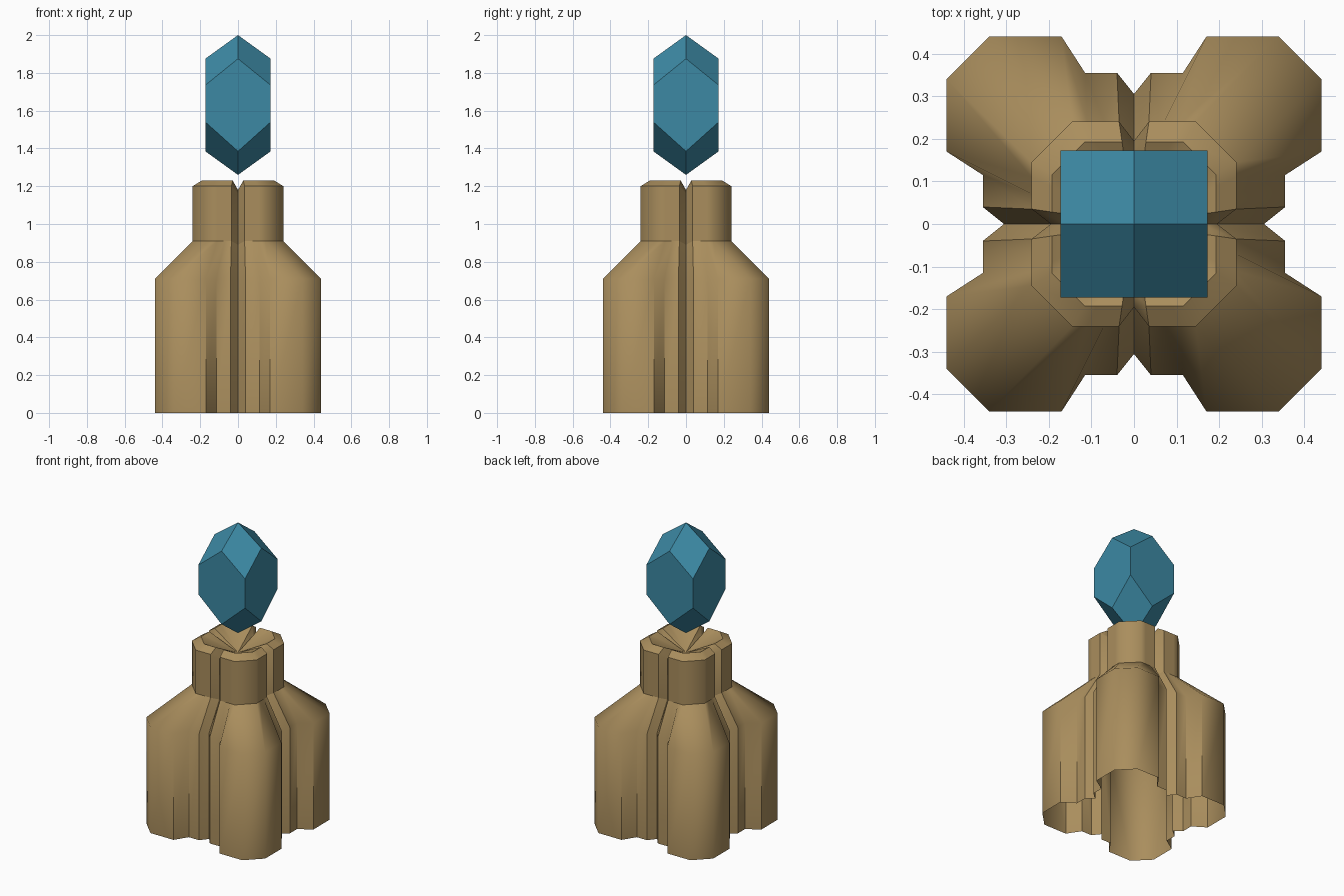
import bpy
import bmesh
from math import radians

cube = bpy.data.objects.get("Cube")
if cube:
    bpy.data.objects.remove(cube)


def material(name, rgb):
    mat = bpy.data.materials.new(name)
    mat.use_nodes = True
    mat.diffuse_color = (*rgb, 1)
    mat.node_tree.nodes["Principled BSDF"].inputs["Base Color"].default_value = (*rgb, 1)
    return mat


def ring(bm, quarter, z, notch_z=None):
    """Repeat a quarter outline four times around z; the first point is the notch."""
    verts = []
    for turn in range(4):
        for i, (x, y) in enumerate(quarter):
            for _ in range(turn):
                x, y = y, -x
            height = notch_z if i == 0 and notch_z is not None else z
            verts.append(bm.verts.new((x, y, height)))
    return verts


def bridge(bm, low, high):
    n = len(low)
    for i in range(n):
        j = (i + 1) % n
        bm.faces.new((low[j], low[i], high[i], high[j]))


def finish(bm, name, mat):
    bmesh.ops.recalc_face_normals(bm, faces=bm.faces[:])
    mesh = bpy.data.meshes.new(name)
    bm.to_mesh(mesh)
    bm.free()
    mesh.materials.append(mat)
    obj = bpy.data.objects.new(name, mesh)
    bpy.context.collection.objects.link(obj)
    return obj


tan = material("warm tan", (0.40, 0.27, 0.11))
blue = material("crystal blue", (0.045, 0.25, 0.37))

# Pedestal: four-lobed open shell, sloping shoulder, notched neck and dished top
lobes = [(0, .305), (.04, .355), (.115, .355), (.17, .44), (.34, .44),
         (.44, .34), (.44, .17), (.355, .115), (.355, .04)]
neck = [(0, .195), (.035, .24), (.07, .24), (.11, .24), (.145, .24),
        (.24, .145), (.24, .11), (.24, .07), (.24, .035)]
rim = [(x * .8, y * .8) for x, y in neck]
NECK_Z = 0.91

bm = bmesh.new()
rings = [ring(bm, lobes, 0), ring(bm, lobes, .71), ring(bm, neck, NECK_Z, .89),
         ring(bm, neck, 1.2, 1.16), ring(bm, rim, 1.23, 1.18)]
for low, high in zip(rings, rings[1:]):
    bridge(bm, low, high)
centre = bm.verts.new((0, 0, 1.13))
top = rings[-1]
for i, v in enumerate(top):
    bm.faces.new((top[(i + 1) % len(top)], v, centre))
pedestal = finish(bm, "pedestal", tan)

bpy.ops.object.select_all(action="DESELECT")
pedestal.select_set(True)
bpy.context.view_layer.objects.active = pedestal
bpy.ops.object.shade_smooth_by_angle(angle=radians(50))
# Crisp crease where the neck meets the shoulder
for edge in pedestal.data.edges:
    if all(abs(pedestal.data.vertices[v].co.z - NECK_Z) < .03 for v in edge.vertices):
        edge.use_edge_sharp = True

# Floating crystal: square prism with a four-sided point at each end
R = 0.173
bm = bmesh.new()


def crystal_end(tip_z, mid_z, corner_z):
    tip = bm.verts.new((0, 0, tip_z))
    mids = [bm.verts.new((x, y, mid_z)) for x, y in ((R, 0), (0, R), (-R, 0), (0, -R))]
    corners = [bm.verts.new((x, y, corner_z)) for x, y in ((R, R), (-R, R), (-R, -R), (R, -R))]
    for i in range(4):
        bm.faces.new((tip, mids[i], corners[i], mids[(i + 1) % 4]))
    return mids, corners


top_mids, top_corners = crystal_end(2.0, 1.875, 1.735)
low_mids, low_corners = crystal_end(1.26, 1.385, 1.54)
for i in range(4):
    bm.faces.new((top_mids[i], top_corners[i], low_corners[i],
                  low_mids[i], low_corners[i - 1], top_corners[i - 1]))
finish(bm, "crystal", blue)
